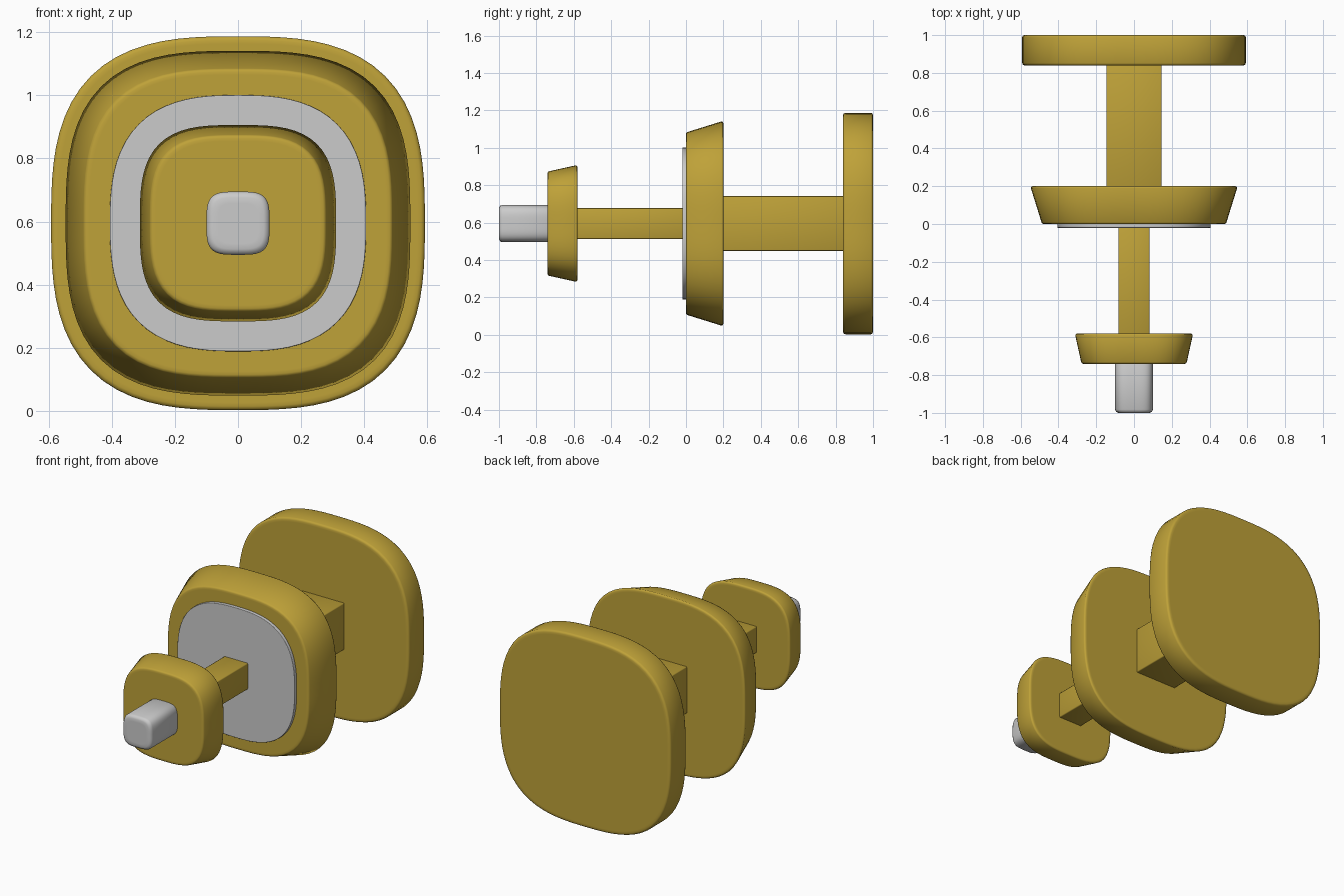
import bpy, bmesh, math

if "Cube" in bpy.data.objects:
    bpy.data.objects.remove(bpy.data.objects["Cube"])

CZ = 0.595   # height of the shared axis
SEG = 80


def material(name, color):
    m = bpy.data.materials.new(name)
    m.diffuse_color = color
    m.use_nodes = True
    m.node_tree.nodes["Principled BSDF"].inputs["Base Color"].default_value = m.diffuse_color
    return m


brass = material("brass", (0.52, 0.36, 0.04, 1))


def finish(bm, name, mat):
    bmesh.ops.recalc_face_normals(bm, faces=bm.faces)
    me = bpy.data.meshes.new(name)
    bm.to_mesh(me)
    bm.free()
    ob = bpy.data.objects.new(name, me)
    bpy.context.collection.objects.link(ob)
    if mat:
        me.materials.append(mat)
    bpy.context.view_layer.objects.active = ob
    ob.select_set(True)
    bpy.ops.object.shade_smooth_by_angle(angle=math.radians(50))
    ob.select_set(False)
    return ob


def squircle_disc(name, y0, y1, half0, half1, n, bevel, mat=None):
    """Tapered rounded-square disc along y with softened rims."""
    b, k = bevel, bevel * 0.3
    profile = [(y0, half0 - 2 * b), (y0, half0 - b), (y0 + k, half0 - k),
               (y0 + b, half0), (y1 - b, half1), (y1 - k, half1 - k),
               (y1, half1 - b), (y1, half1 - 2 * b)]
    bm = bmesh.new()
    rings = []
    for y, h in profile:
        ring = []
        for i in range(SEG):
            a = 2 * math.pi * i / SEG
            c, s = math.cos(a), math.sin(a)
            r = h * (abs(c) ** n + abs(s) ** n) ** (-1 / n)
            ring.append(bm.verts.new((r * c, y, CZ + r * s)))
        rings.append(ring)
    for p, q in zip(rings, rings[1:]):
        for i in range(SEG):
            j = (i + 1) % SEG
            bm.faces.new((p[i], p[j], q[j], q[i]))
    bm.faces.new(rings[0])
    bm.faces.new(rings[-1])
    return finish(bm, name, mat)


def square_rod(name, y0, y1, half, mat):
    """Square bar along y with slightly eased edges."""
    bm = bmesh.new()
    bmesh.ops.create_cube(bm, size=1)
    for v in bm.verts:
        v.co = (v.co.x * 2 * half, (y0 + y1) / 2 + v.co.y * (y1 - y0),
                CZ + v.co.z * 2 * half)
    bmesh.ops.bevel(bm, geom=list(bm.edges), offset=0.006, segments=2,
                    profile=0.5, affect='EDGES')
    return finish(bm, name, mat)


# Discs from back to front
squircle_disc("back_disc", 0.84, 1.0, 0.592, 0.592, 2.9, 0.012, brass)
squircle_disc("middle_disc", 0.0, 0.2, 0.49, 0.546, 3.0, 0.010, brass)
squircle_disc("middle_plate", -0.02, 0.005, 0.406, 0.406, 2.7, 0.002)
squircle_disc("front_disc", -0.74, -0.58, 0.28, 0.311, 3.2, 0.010, brass)

# Connecting bars
square_rod("rear_rod", 0.19, 0.85, 0.146, brass)
square_rod("front_rod", -0.59, -0.01, 0.082, brass)

# Grey end tip
squircle_disc("tip", -1.0, -0.72, 0.10, 0.10, 3.8, 0.018)
